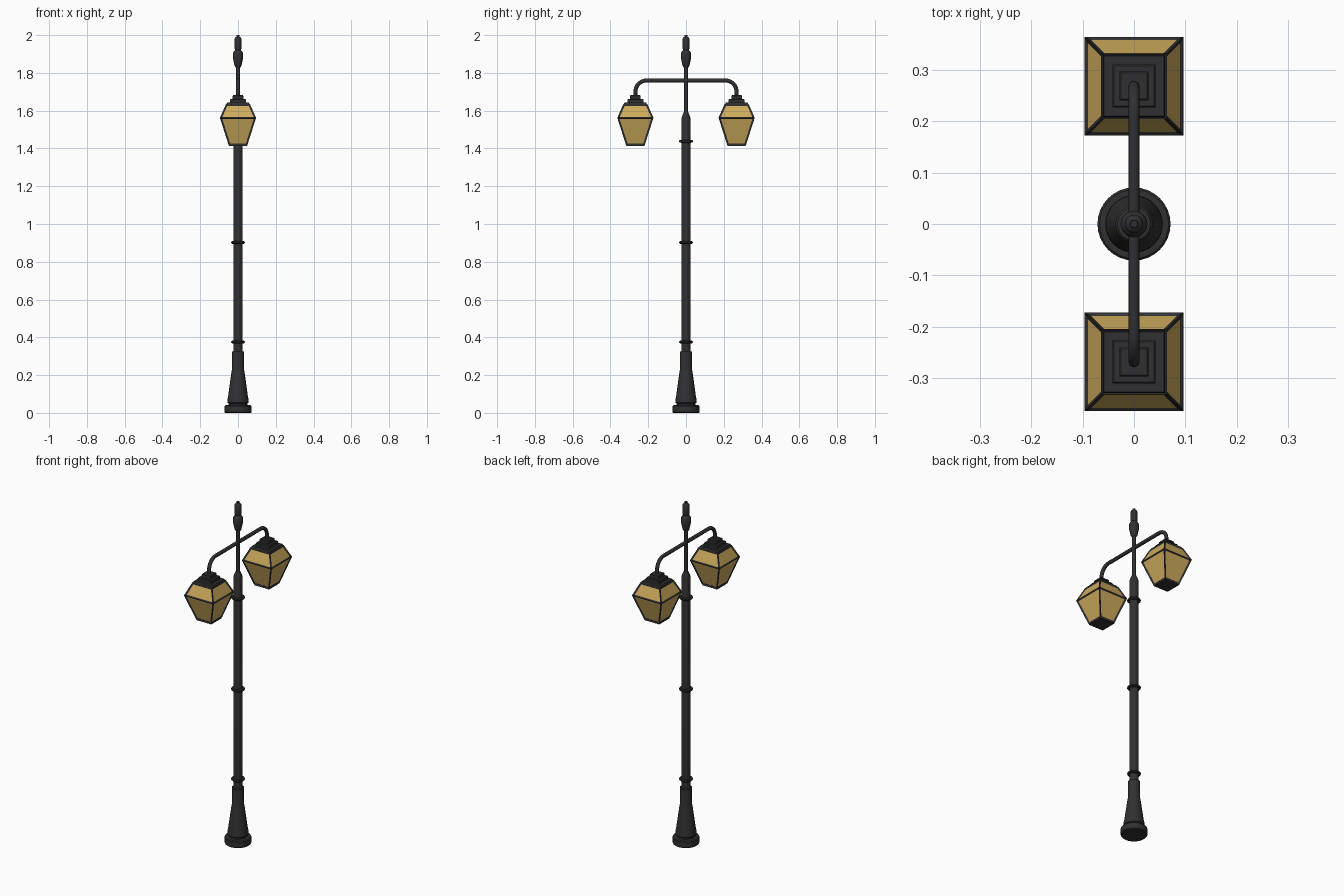
import bpy, bmesh, math
from mathutils import Vector

if "Cube" in bpy.data.objects:
    bpy.data.objects.remove(bpy.data.objects["Cube"])


def material(name, color):
    m = bpy.data.materials.new(name)
    m.diffuse_color = color
    m.use_nodes = True
    m.node_tree.nodes["Principled BSDF"].inputs["Base Color"].default_value = m.diffuse_color
    return m


IRON = material("dark_iron", (0.03, 0.03, 0.032, 1))
GLASS = material("amber_glass", (0.62, 0.41, 0.11, 1))


def finish(name, bm, mat, smooth=False):
    bmesh.ops.recalc_face_normals(bm, faces=bm.faces)
    me = bpy.data.meshes.new(name)
    bm.to_mesh(me)
    bm.free()
    me.materials.append(mat)
    ob = bpy.data.objects.new(name, me)
    bpy.context.collection.objects.link(ob)
    if smooth:
        bpy.ops.object.select_all(action='DESELECT')
        ob.select_set(True)
        bpy.context.view_layer.objects.active = ob
        bpy.ops.object.shade_smooth_by_angle(angle=math.radians(35))
    return ob


def loft(name, profile, n, y=0, mat=IRON, cap=True):
    """Stack n-sided rings (size, z); n == 4 treats size as half width."""
    bm = bmesh.new()
    k, off = (math.sqrt(2), math.pi / 4) if n == 4 else (1, 0)
    rings = [[bm.verts.new((r * k * math.cos(off + math.tau * i / n),
                            y + r * k * math.sin(off + math.tau * i / n), z))
              for i in range(n)] for r, z in profile]
    for a, b in zip(rings, rings[1:]):
        for i in range(n):
            j = (i + 1) % n
            bm.faces.new((a[i], a[j], b[j], b[i]))
    if cap:
        bm.faces.new(rings[0])
        bm.faces.new(rings[-1])
    return finish(name, bm, mat, n > 4)


# Base foot and flared pedestal
loft("foot", [(0.068, 0), (0.071, 0.004), (0.071, 0.036), (0.067, 0.041), (0.05, 0.042)], 32)
loft("pedestal", [(0.05, 0.035), (0.05, 0.05), (0.056, 0.055), (0.055, 0.075), (0.052, 0.09),
                  (0.035, 0.215), (0.033, 0.225), (0.033, 0.325), (0.025, 0.326)], 32)

# Main pole, narrowing to the upper rod
loft("pole", [(0.025, 0.3), (0.025, 1.555), (0.021, 1.57), (0.012, 1.592), (0.01, 1.593)], 32)
loft("upper_rod", [(0.011, 1.58), (0.011, 1.85)], 24)

# Collars around the pole
for i, z in enumerate((0.375, 0.902, 1.438)):
    loft(f"collar_{i + 1}", [(0.024, z - 0.008), (0.032, z - 0.007), (0.036, z - 0.003),
                             (0.036, z + 0.003), (0.032, z + 0.007), (0.024, z + 0.008)], 32)

# Finial
loft("finial", [(0.012, 1.828), (0.017, 1.835), (0.021, 1.85), (0.026, 1.875), (0.026, 1.905),
                (0.02, 1.917), (0.016, 1.92), (0.018, 1.93), (0.018, 1.982), (0.014, 1.988),
                (0.008, 1.992), (0.007, 2.0)], 24)

# Cross arm with downward bends
R, Y, Z = 0.06, 0.268, 1.76
bend = [(Y, 1.665)] + [(Y - R + R * math.cos(a * math.pi / 16), Z - R + R * math.sin(a * math.pi / 16))
                       for a in range(9)]
path = [Vector((0, y, z)) for y, z in bend + [(-y, z) for y, z in reversed(bend)]]
curve = bpy.data.curves.new("arm_path", 'CURVE')
curve.dimensions = '3D'
curve.bevel_depth = 0.0105
curve.bevel_resolution = 4
curve.use_fill_caps = True
sp = curve.splines.new('POLY')
sp.points.add(len(path) - 1)
for p, v in zip(sp.points, path):
    p.co = (*v, 1)
curve.materials.append(IRON)
bpy.context.collection.objects.link(bpy.data.objects.new("cross_arm", curve))

# Two lanterns: glass, edge frame, stepped cap and floor
SHAPE = [(0.046, 1.42), (0.0915, 1.562), (0.061, 1.63)]
for tag, y in (("front", -Y), ("back", Y)):
    loft(f"{tag}_lantern_glass", SHAPE, 4, y, GLASS)
    frame = loft(f"{tag}_lantern_frame", SHAPE, 4, y)
    w = frame.modifiers.new("bars", 'WIREFRAME')
    w.thickness = 0.012
    w.offset = 0
    w.use_even_offset = True
    loft(f"{tag}_lantern_floor", [(0.048, 1.412), (0.049, 1.424)], 4, y)
    loft(f"{tag}_lantern_cap", [(0.062, 1.622), (0.06, 1.638), (0.058, 1.642), (0.042, 1.642),
                                (0.042, 1.658), (0.039, 1.662), (0.028, 1.662),
                                (0.028, 1.678), (0.025, 1.682)], 4, y)
